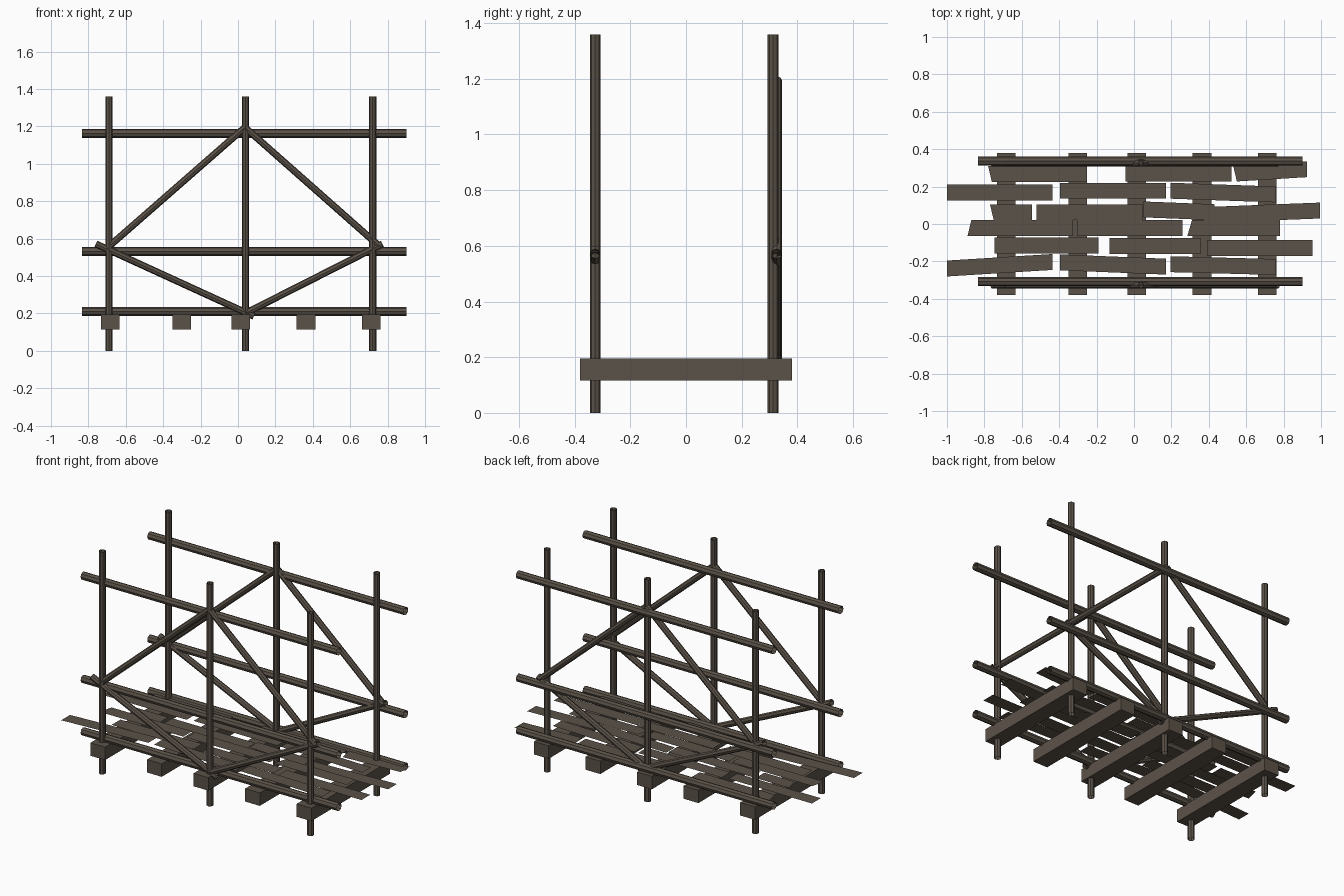
import bpy, bmesh, math
from mathutils import Vector

if "Cube" in bpy.data.objects:
    bpy.data.objects.remove(bpy.data.objects["Cube"])

wood = bpy.data.materials.new("weathered wood")
wood.diffuse_color = (0.105, 0.085, 0.066, 1)
wood.use_nodes = True
wood.node_tree.nodes["Principled BSDF"].inputs["Base Color"].default_value = wood.diffuse_color


def finish(name, bm):
    mesh = bpy.data.meshes.new(name)
    bm.to_mesh(mesh)
    bm.free()
    mesh.materials.append(wood)
    ob = bpy.data.objects.new(name, mesh)
    bpy.context.collection.objects.link(ob)
    return ob


def pole(name, a, b, r, sides=8):
    """Open-ended round pole from a to b."""
    a, b = Vector(a), Vector(b)
    bm = bmesh.new()
    bmesh.ops.create_cone(bm, cap_ends=False, segments=sides, radius1=r, radius2=r,
                          depth=(b - a).length)
    ob = finish(name, bm)
    ob.rotation_mode = 'QUATERNION'
    ob.rotation_quaternion = (b - a).to_track_quat('Z', 'Y')
    ob.location = (a + b) / 2
    for p in ob.data.polygons:
        p.use_smooth = True
    ob.data.set_sharp_from_angle(angle=math.radians(30))
    return ob


# Side frames: posts, rails and diagonal braces on front and back
MID = 0.037
for side, post_y, rail_y, brace_y in (("front", -0.326, -0.308, -0.326),
                                      ("back", 0.313, 0.336, 0.326)):
    for x in (-0.69, 0.04, 0.72):
        pole(side + "_post", (x, post_y, 0), (x, post_y, 1.36), 0.0195)
    for z in (0.211, 0.532, 1.163):
        pole(side + "_rail", (-0.833, rail_y, z), (0.9, rail_y, z), 0.024)
    for s, reach in ((-1, 0.72), (1, 0.713)):
        pole(side + "_upper_brace", (MID, brace_y, 1.195),
             (MID + s * reach, brace_y, 0.565), 0.0185)
    pole(side + "_lower_brace", (-0.76, brace_y, 0.572), (0.085, brace_y, 0.185), 0.0185)
    pole(side + "_lower_brace", (MID, brace_y, 0.20), (0.772, brace_y, 0.572), 0.0185)

# Floor beams running front to back
for i in range(5):
    x = -0.683 + i * 0.349
    if i == 1:
        x += 0.034
    bm = bmesh.new()
    bmesh.ops.create_cube(bm, size=1)
    for v in bm.verts:
        v.co = Vector((x + v.co.x * 0.1, v.co.y * 0.76, 0.155 + v.co.z * 0.079))
    finish("floor_beam", bm)


def plank(x0, y, z, length=0.565, rise=0, slant=0):
    """Paper-thin board; y is its middle at the left end, rise tilts it, slant breaks the left end."""
    x1, h = x0 + length, 0.0425
    bm = bmesh.new()
    bm.faces.new([bm.verts.new(c) for c in (
        (x0 + max(slant, 0), y - h, z), (x1, y + rise - h, z),
        (x1, y + rise + h, z), (x0 + max(-slant, 0), y + h, z))])
    finish("floor_plank", bm)


# Floor rows from back to front
plank(-0.78, 0.268, 0.218, 0.53, slant=0.02)
plank(-0.045, 0.27, 0.218)
plank(0.53, 0.27, 0.218, 0.395, rise=0.023, slant=0.02)
for x, y, rise in ((-1.0, 0.168, 0), (-0.395, 0.178, 0), (0.195, 0.178, -0.02)):
    plank(x, y, 0.222, rise=rise)
plank(-0.77, 0.063, 0.216, 0.225, slant=0.02)
plank(-0.52, 0.063, 0.216)
plank(0.05, 0.078, 0.217, 0.38, rise=-0.015)
plank(0.43, 0.05, 0.216, rise=0.022)
plank(-0.89, -0.022, 0.221, slant=-0.02)
plank(-0.305, -0.022, 0.221)
plank(0.285, -0.022, 0.221, 0.495, slant=-0.025)
plank(-0.745, -0.115, 0.216, 0.555)
plank(-0.13, -0.118, 0.216, 0.485)
plank(0.39, -0.128, 0.216)
for x, y, rise in ((-1.0, -0.238, 0.035), (-0.395, -0.205, -0.023), (0.195, -0.215, -0.015)):
    plank(x, y, 0.223, rise=rise)
